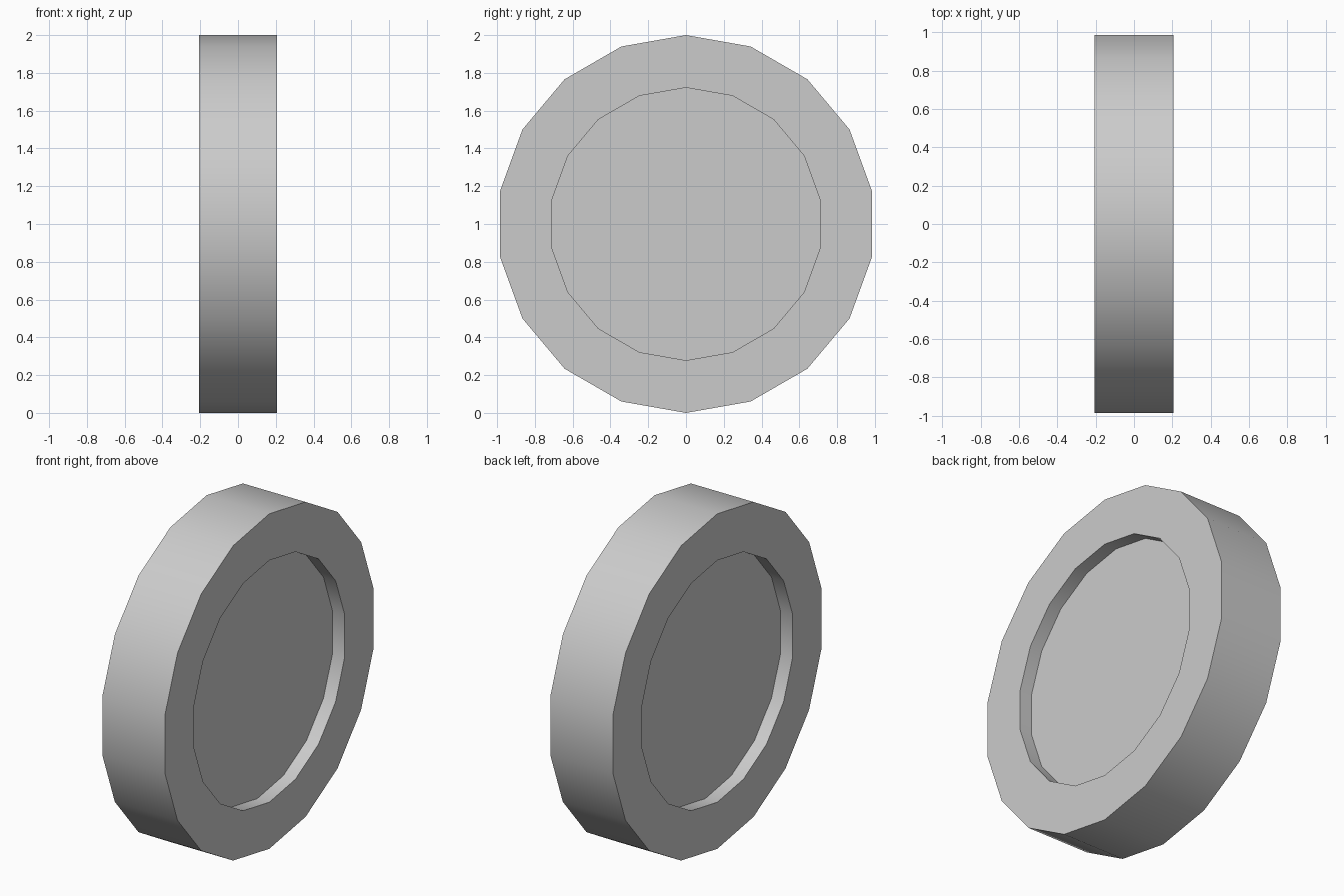
import bpy
import bmesh
from math import sin, cos, pi, radians

if "Cube" in bpy.data.objects:
    bpy.data.objects.remove(bpy.data.objects["Cube"])

SIDES = 18
HALF_WIDTH = 0.207
RIM_R, HUB_R = 1.0, 0.722
FLOOR_X = HALF_WIDTH - 0.08

# Wheel profile (x, radius): recessed face, lip, tread, lip, recessed face
profile = [(FLOOR_X, HUB_R), (HALF_WIDTH, HUB_R), (HALF_WIDTH, RIM_R),
           (-HALF_WIDTH, RIM_R), (-HALF_WIDTH, HUB_R), (-FLOOR_X, HUB_R)]

bm = bmesh.new()


def ring(x, r):
    angles = [2 * pi * i / SIDES for i in range(SIDES)]
    return [bm.verts.new((x, r * sin(a), r * cos(a))) for a in angles]


# Lathe the profile around the x axle and close both recess floors
rings = [ring(x, r) for x, r in profile]
for a, b in zip(rings, rings[1:]):
    for i in range(SIDES):
        j = (i + 1) % SIDES
        bm.faces.new((a[i], a[j], b[j], b[i]))
bm.faces.new(rings[0])
bm.faces.new(rings[-1])
bmesh.ops.recalc_face_normals(bm, faces=bm.faces[:])

mesh = bpy.data.meshes.new("wheel")
bm.to_mesh(mesh)
bm.free()
wheel = bpy.data.objects.new("wheel", mesh)
wheel.location.z = RIM_R
bpy.context.collection.objects.link(wheel)

# Smooth tread with crisp rim edges
bpy.context.view_layer.objects.active = wheel
wheel.select_set(True)
bpy.ops.object.shade_smooth_by_angle(angle=radians(30))
